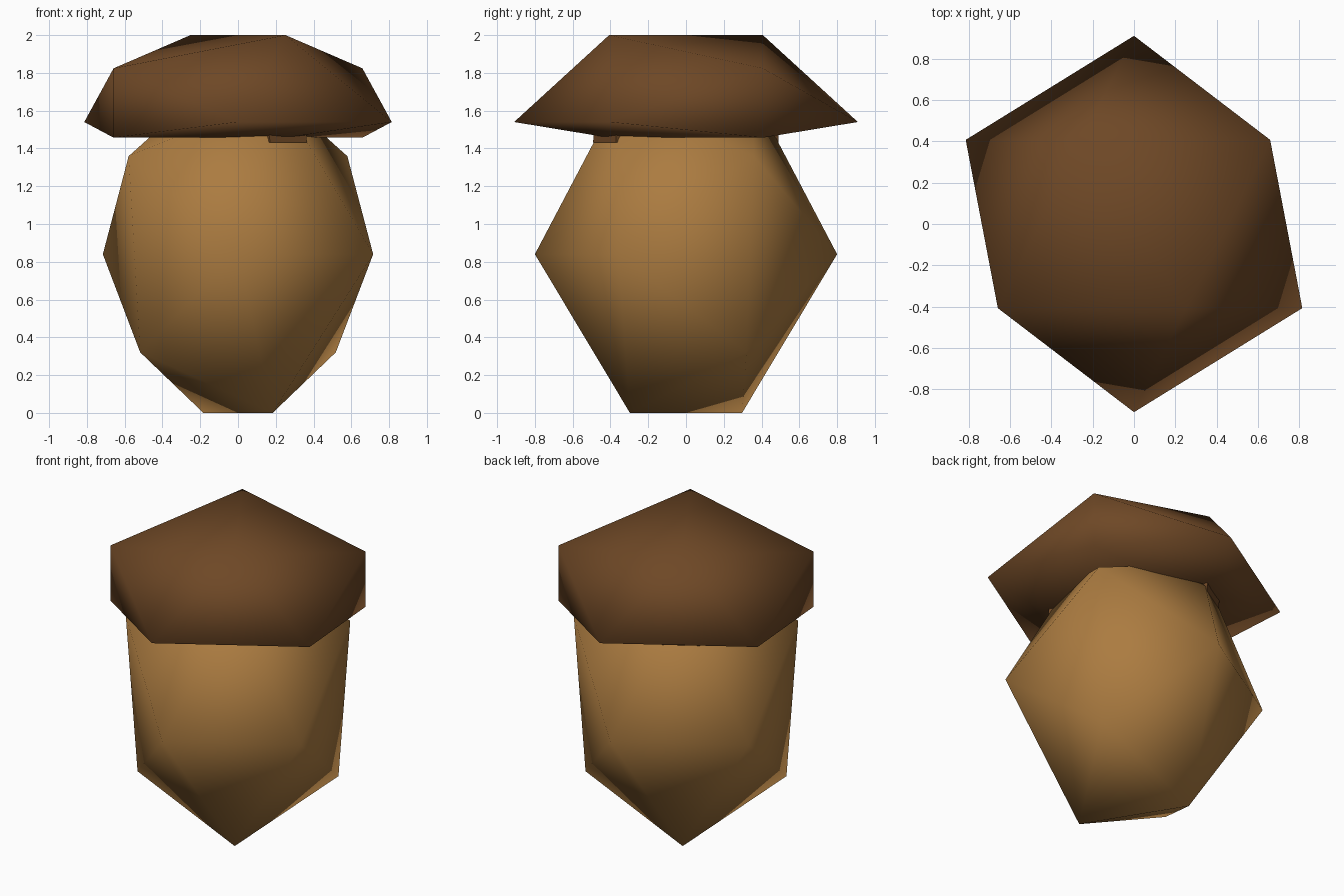
import bpy, bmesh, math
from mathutils import Matrix

cube = bpy.data.objects.get("Cube")
if cube:
    bpy.data.objects.remove(cube, do_unlink=True)


def material(name, rgb):
    mat = bpy.data.materials.new(name)
    mat.use_nodes = True
    mat.diffuse_color = (*rgb, 1)
    bsdf = mat.node_tree.nodes["Principled BSDF"]
    bsdf.inputs["Base Color"].default_value = (*rgb, 1)
    bsdf.inputs["Roughness"].default_value = 0.9
    return mat


def finish(bm, name, mat, smooth):
    bmesh.ops.recalc_face_normals(bm, faces=bm.faces)
    for face in bm.faces:
        face.smooth = smooth
    mesh = bpy.data.meshes.new(name)
    bm.to_mesh(mesh)
    bm.free()
    mesh.materials.append(mat)
    obj = bpy.data.objects.new(name, mesh)
    bpy.context.collection.objects.link(obj)
    return obj


def lying_icosahedron():
    """Unit icosahedron with its poles along y, so an edge is on top."""
    bm = bmesh.new()
    bmesh.ops.create_icosphere(bm, subdivisions=1, radius=1,
                               matrix=Matrix.Rotation(math.pi / 2, 4, 'X'))
    return bm


tan = material("tan_shell", (0.41, 0.20, 0.052))
brown = material("dark_brown_cap", (0.155, 0.064, 0.019))
EDGE = 0.8507  # height of the top edge of a unit icosahedron

# Nut body, narrowing towards the base
bm = lying_icosahedron()
for v in bm.verts:
    h = v.co.z / EDGE
    taper = 1 + 0.17 * min(h, 0)
    v.co = (v.co.x * 0.8 * taper, v.co.y * 0.8 * taper, 0.84 + 0.84 * h)
finish(bm, "nut_body", tan, True)

# Cap, with its underside flattened
bm = lying_icosahedron()
for v in bm.verts:
    z = max(1.54 + 0.46 * v.co.z / EDGE, 1.457)
    v.co = (v.co.x * 0.91, v.co.y * 0.91, z)
finish(bm, "cap", brown, True)

# Small bar under the cap, just breaking through two sides of the body
bm = bmesh.new()
bmesh.ops.create_cube(bm, size=1, matrix=Matrix.Diagonal((0.23, 1.01, 0.1, 1)))
bar = finish(bm, "cap_bar", brown, False)
bar.location = (0, 0, 1.46)
bar.rotation_euler = (math.radians(-2.5), 0, math.radians(31.7))
